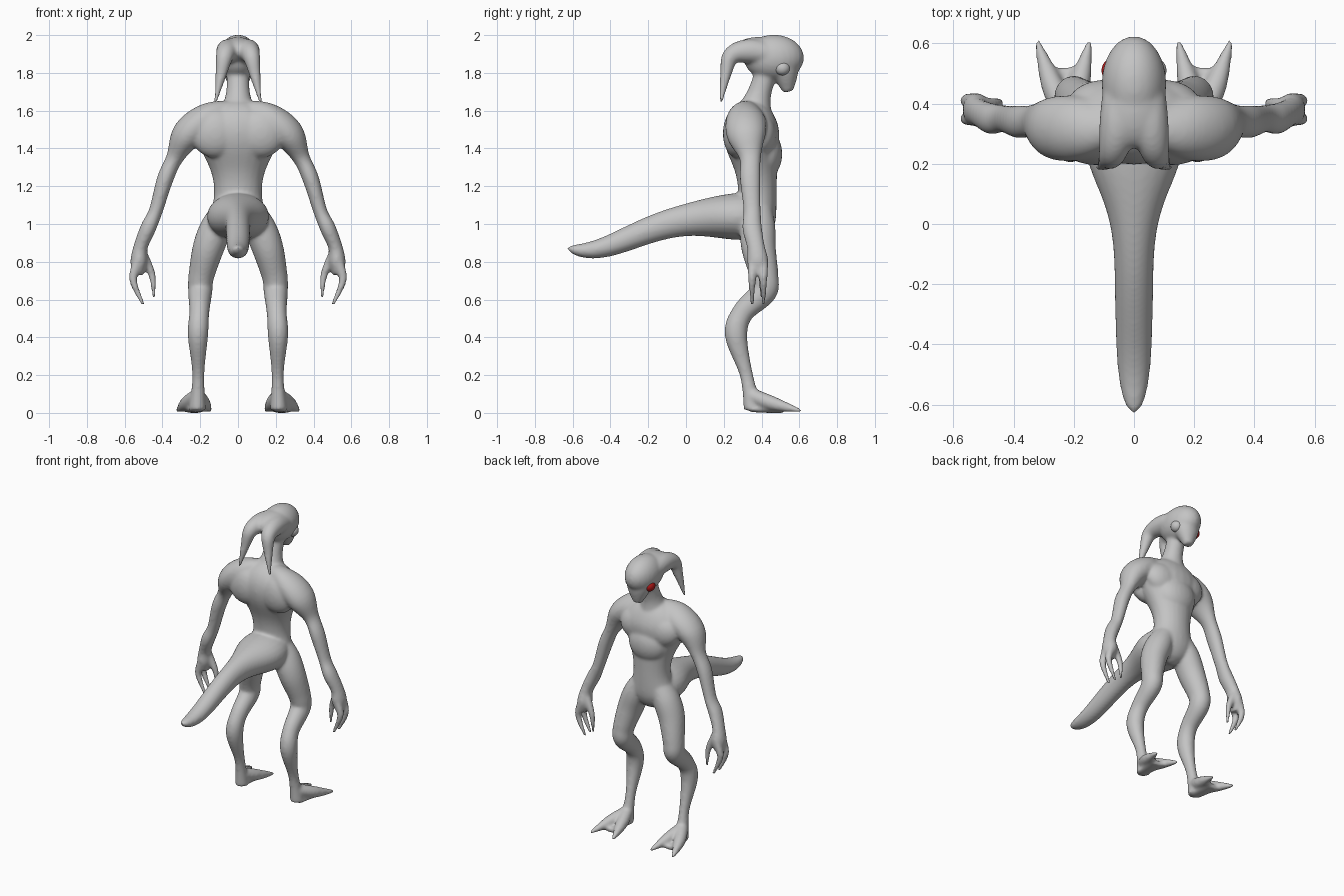
import bpy, bmesh, math
from mathutils import Vector, Matrix

if "Cube" in bpy.data.objects:
    bpy.data.objects.remove(bpy.data.objects["Cube"], do_unlink=True)

ACROSS, FORWARD = Vector((1, 0, 0)), Vector((0, 1, 0))
STEPS = 40


def material(name, color):
    mat = bpy.data.materials.new(name)
    mat.use_nodes = True
    mat.diffuse_color = color
    mat.node_tree.nodes["Principled BSDF"].inputs["Base Color"].default_value = color
    return mat


def bump(value, center, spread):
    """Soft swelling used to shape muscles along a part."""
    return math.exp(-((value - center) / spread) ** 2)


def spline(points, steps=6):
    """Catmull-Rom resampling of (x, y, z, radius) points."""
    points = [Vector(p) for p in points]
    padded = [points[0], *points, points[-1]]
    smooth = []
    for before, start, end, after in zip(padded, padded[1:], padded[2:], padded[3:]):
        for i in range(steps):
            t = i / steps
            bend = 2 * before - 5 * start + 4 * end - after
            twist = 3 * start - before - 3 * end + after
            smooth.append(start + ((end - before) * t + bend * t * t + twist * t ** 3) / 2)
    return smooth + [points[-1]]


def tube(bm, rings, side=ACROSS, mirror=1, sides=24):
    """Closed elliptical tube; each ring is (centre, width, depth)."""
    loops = []
    for i, (center, width, depth) in enumerate(rings):
        previous, following = rings[max(i - 1, 0)][0], rings[min(i + 1, len(rings) - 1)][0]
        tangent = (following - previous).normalized()
        u = (side - tangent * side.dot(tangent)).normalized()
        v = tangent.cross(u)
        loop = []
        for k in range(sides):
            angle = math.tau * k / sides
            co = center + u * width * math.cos(angle) + v * depth * math.sin(angle)
            loop.append(bm.verts.new((co.x * mirror, co.y, max(co.z, 0))))
        loops.append(loop)
    for low, high in zip(loops, loops[1:]):
        for k in range(sides):
            following = (k + 1) % sides
            bm.faces.new((low[k], low[following], high[following], high[k]))
    bm.faces.new(loops[0])
    bm.faces.new(loops[-1])


def limb(bm, points, depth=1, side=ACROSS, mirror=1):
    """Tapered tube along a smooth path, flattened or deepened by a factor."""
    rings = [(Vector(p[:3]), p[3], p[3] * depth) for p in spline(points)]
    tube(bm, rings, side, mirror)


def blob(bm, center, size, mirror=1):
    place = Matrix.Translation((center[0] * mirror, center[1], center[2]))
    bmesh.ops.create_uvsphere(bm, u_segments=24, v_segments=16, radius=1,
                              matrix=place @ Matrix.Diagonal((*size, 1)))


def torso_ring(t):
    """Narrow waist between a broad rib cage and the hips."""
    z = 0.9 + 0.76 * t
    chest, hips = bump(z, 1.5, 0.18), bump(z, 1, 0.1)
    rounding = max(1 - abs(2 * t - 1) ** 6, 0.02) ** 0.5
    width = 0.12 + 0.11 * chest + 0.045 * hips
    depth = 0.1 + 0.05 * chest + 0.01 * hips
    center = Vector((0, 0.38 - 0.035 * chest - 0.01 * hips, z))
    return center, width * rounding, depth * rounding


def tail_ring(t):
    """Thick root, drooping middle and a slightly raised tip."""
    root = bump(t, 0.12, 0.2)
    taper = max(1 - t ** 8, 0.01) ** 0.5
    center = Vector((0, 0.4 - 1.03 * t, 0.95 + 0.09 * math.cos(3.7 * t ** 1.8)))
    return center, 0.064 * taper + 0.1 * root, (0.1 - 0.05 * t) * taper + 0.03 * root


def finish(bm, name, mat):
    bmesh.ops.recalc_face_normals(bm, faces=bm.faces)
    for face in bm.faces:
        face.smooth = True
    mesh = bpy.data.meshes.new(name)
    bm.to_mesh(mesh)
    bm.free()
    mesh.materials.append(mat)
    obj = bpy.data.objects.new(name, mesh)
    bpy.context.collection.objects.link(obj)
    return obj


skin = material("grey_skin", (0.55, 0.55, 0.55, 1))
red = material("red_eye", (0.5, 0.01, 0.01, 1))
bm = bmesh.new()

# Torso and tail
for ring in (torso_ring, tail_ring):
    tube(bm, [ring(i / STEPS) for i in range(STEPS + 1)])
blob(bm, (0, 0.42, 1.37), (0.14, 0.09, 0.13))

# Neck, cranium with its rear crown, and tapering face
limb(bm, [(0, 0.35, 1.55, 0.12), (0, 0.385, 1.68, 0.066), (0, 0.43, 1.82, 0.06)])
blob(bm, (0, 0.465, 1.88), (0.108, 0.16, 0.122))
blob(bm, (0, 0.38, 1.92), (0.1, 0.13, 0.07))
limb(bm, [(0, 0.5, 1.9, 0.1), (0, 0.525, 1.8, 0.08), (0, 0.54, 1.7, 0.03)], 0.9)

for s in (1, -1):
    # Swept crests behind the head
    limb(bm, [(0.04, 0.48, 1.89, 0.06), (0.05, 0.34, 1.915, 0.065),
              (0.07, 0.24, 1.89, 0.048), (0.09, 0.21, 1.79, 0.03),
              (0.12, 0.185, 1.64, 0.008)], mirror=s)

    # Shoulder blades and chest muscles
    blob(bm, (0.12, 0.27, 1.48), (0.13, 0.075, 0.13), s)
    blob(bm, (0.09, 0.4, 1.47), (0.13, 0.08, 0.11), s)

    # Arm
    limb(bm, [(0.05, 0.34, 1.59, 0.06), (0.17, 0.32, 1.55, 0.085),
              (0.27, 0.32, 1.47, 0.083), (0.335, 0.34, 1.35, 0.046),
              (0.385, 0.34, 1.24, 0.044), (0.435, 0.35, 1.07, 0.037),
              (0.475, 0.35, 0.98, 0.042), (0.515, 0.37, 0.88, 0.038),
              (0.525, 0.38, 0.8, 0.045), (0.53, 0.38, 0.73, 0.028)], 1.25, mirror=s)

    # Fingers and thumb
    for y in (0.35, 0.41):
        limb(bm, [(0.535, y, 0.79, 0.026), (0.555, y, 0.7, 0.021),
                  (0.5, y, 0.57, 0.01)], side=FORWARD, mirror=s)
    limb(bm, [(0.505, 0.39, 0.84, 0.028), (0.455, 0.4, 0.73, 0.02),
              (0.445, 0.4, 0.61, 0.01)], side=FORWARD, mirror=s)

    # Leg with a backward-bent shin
    limb(bm, [(0.06, 0.38, 1.08, 0.07), (0.115, 0.38, 0.98, 0.085),
              (0.158, 0.385, 0.87, 0.083), (0.195, 0.415, 0.72, 0.068),
              (0.2, 0.41, 0.64, 0.064), (0.205, 0.3, 0.53, 0.053),
              (0.212, 0.265, 0.41, 0.054), (0.21, 0.32, 0.2, 0.032),
              (0.215, 0.355, 0.02, 0.045)], 1.1, mirror=s)

    # Foot web and two splayed toes
    limb(bm, [(0.22, 0.34, 0.02, 0.04), (0.235, 0.52, 0.015, 0.05)], 0.4, mirror=s)
    for x in (0.146, 0.322):
        limb(bm, [(0.215, 0.35, 0.09, 0.04), (x / 2 + 0.11, 0.46, 0.05, 0.038),
                  (x, 0.61, 0.01, 0.01)], mirror=s)

# Fuse everything into one smooth skin
body = finish(bm, "body", skin)
fuse = body.modifiers.new("fuse", "REMESH")
fuse.mode = "VOXEL"
fuse.voxel_size = 0.009
fuse.use_smooth_shade = True
soften = body.modifiers.new("soften", "SMOOTH")
soften.iterations = 12

# Eyes, one of them red
for s, name, mat in ((1, "left_eye", skin), (-1, "right_eye", red)):
    bm = bmesh.new()
    blob(bm, (0.072, 0.51, 1.825), (0.036, 0.04, 0.038), s)
    finish(bm, name, mat)
